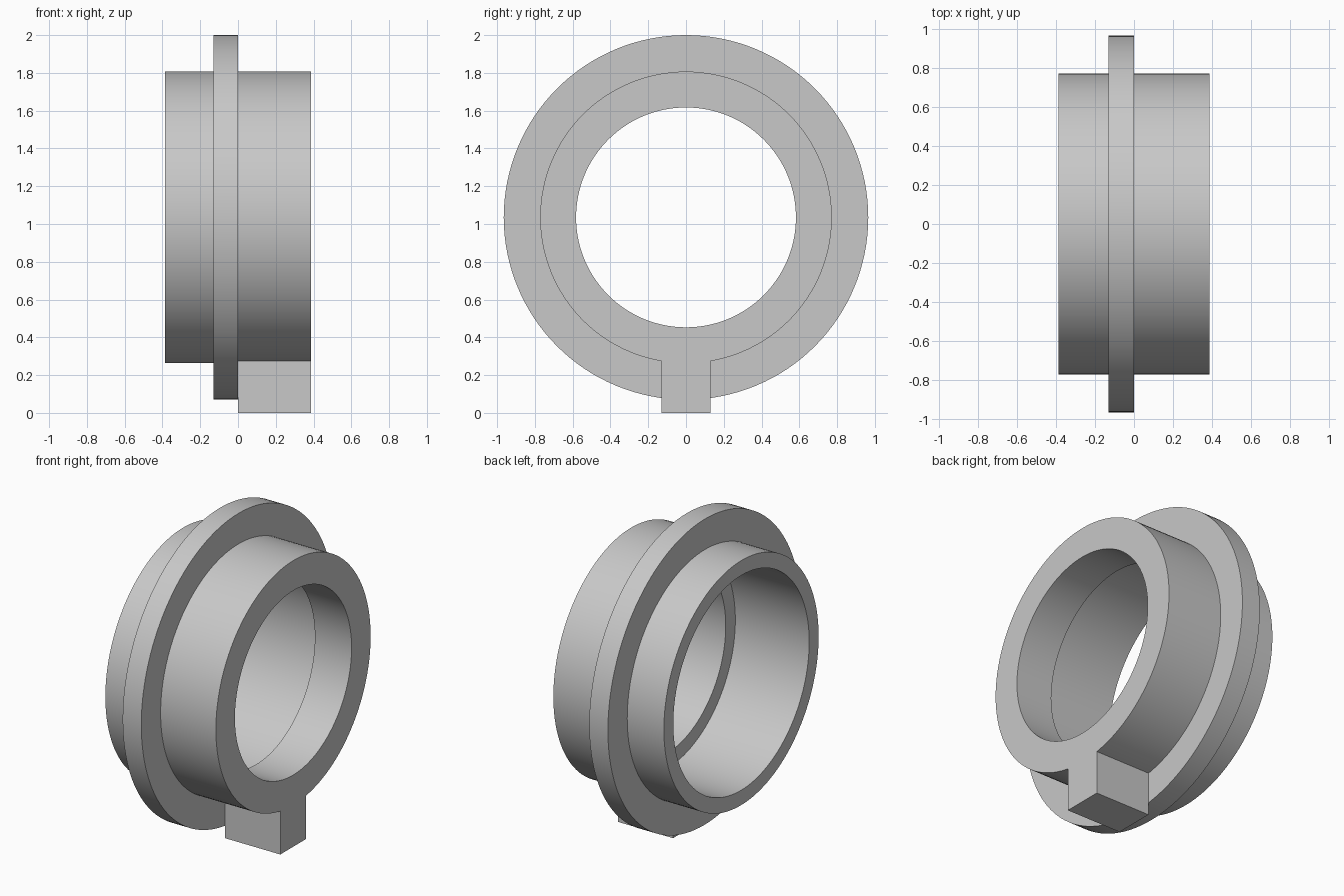
import bpy, bmesh, math
from mathutils import Vector, Matrix

cube = bpy.data.objects.get("Cube")
if cube:
    bpy.data.objects.remove(cube, do_unlink=True)

AXIS_Z = 1.035      # height of the ring axis, which runs along x
HALF_LEN = 0.386
KEY_HALF = 0.129
SEGMENTS = 128

grey = bpy.data.materials.new("plain grey")
grey.use_nodes = True
colour = (0.58, 0.58, 0.58, 1)
grey.diffuse_color = colour
grey.node_tree.nodes["Principled BSDF"].inputs["Base Color"].default_value = colour


def make_object(name, bm):
    bmesh.ops.recalc_face_normals(bm, faces=bm.faces)
    mesh = bpy.data.meshes.new(name)
    bm.to_mesh(mesh)
    bm.free()
    mesh.materials.append(grey)
    obj = bpy.data.objects.new(name, mesh)
    bpy.context.collection.objects.link(obj)
    return obj


# Flanged sleeve with a stepped bore: (x, radius) profile turned about the axis
profile = [
    (-HALF_LEN, 0.678), (-HALF_LEN, 0.772), (-0.13, 0.772), (-0.13, 0.965),
    (0, 0.965), (0, 0.772), (HALF_LEN, 0.772), (HALF_LEN, 0.582),
    (0.13, 0.582), (0.13, 0.678),
]
bm = bmesh.new()
verts = [bm.verts.new((x, 0, AXIS_Z + r)) for x, r in profile]
edges = [bm.edges.new((v, verts[i - 1])) for i, v in enumerate(verts)]
bmesh.ops.spin(bm, geom=verts + edges, cent=(0, 0, AXIS_Z), axis=(1, 0, 0),
               angle=math.tau, steps=SEGMENTS, use_merge=True)
bmesh.ops.remove_doubles(bm, verts=bm.verts, dist=1e-5)
sleeve = make_object("flanged_sleeve", bm)

# Square key below the sleeve, flush with its end and against the flange
key_top = 0.31
bm = bmesh.new()
bmesh.ops.create_cube(bm, size=1, matrix=Matrix.LocRotScale(
    Vector((HALF_LEN / 2, 0, key_top / 2)), None,
    Vector((HALF_LEN, 2 * KEY_HALF, key_top))))
key = make_object("locating_key", bm)

# Join the key into the sleeve as one solid
union = sleeve.modifiers.new("key union", 'BOOLEAN')
union.operation = 'UNION'
union.solver = 'EXACT'
union.object = key
bpy.ops.object.select_all(action='DESELECT')
bpy.context.view_layer.objects.active = sleeve
sleeve.select_set(True)
bpy.ops.object.modifier_apply(modifier=union.name)
bpy.data.objects.remove(key, do_unlink=True)

bpy.ops.object.shade_smooth_by_angle(angle=math.radians(30))
